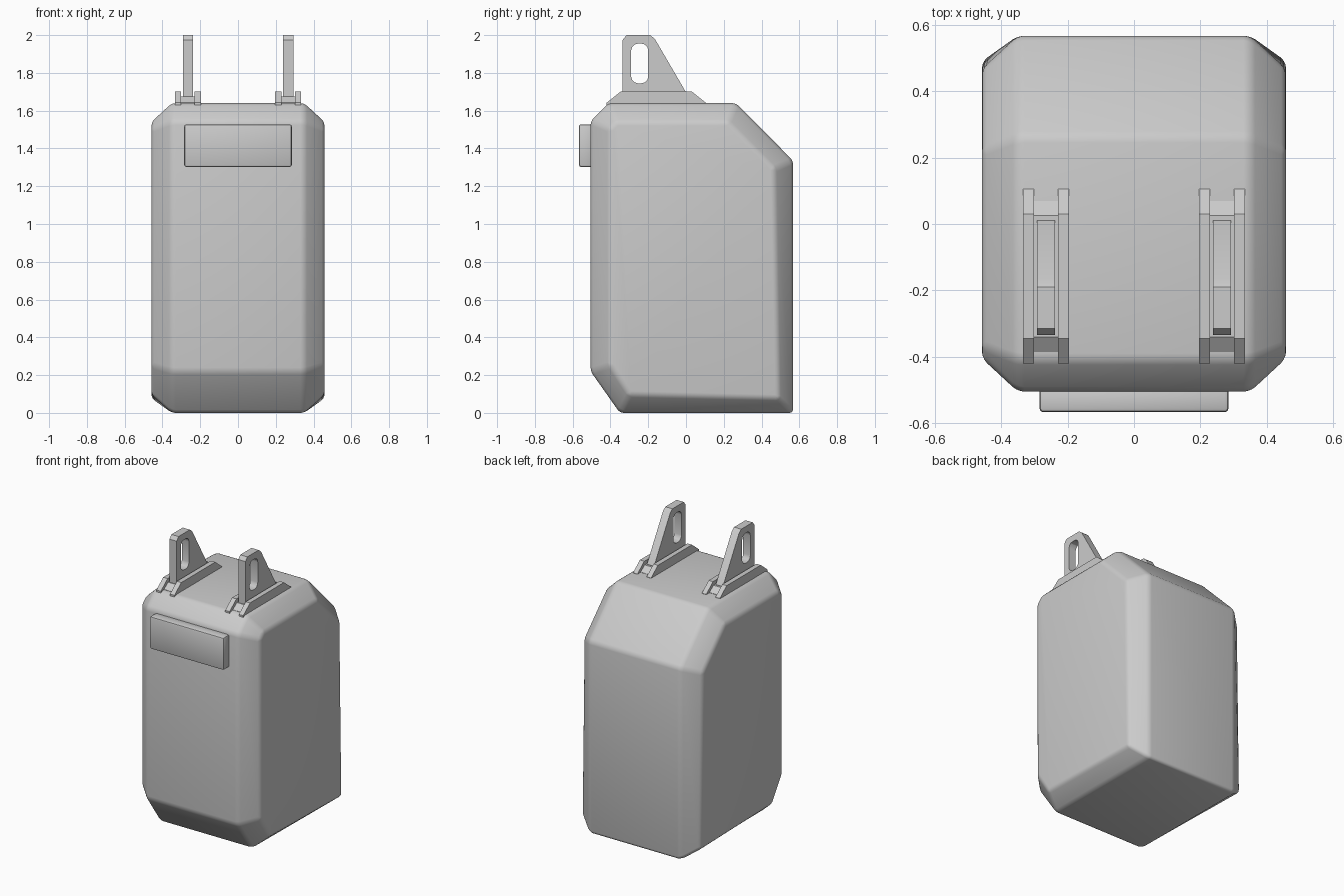
import bpy, bmesh
from math import radians, cos, sin
from mathutils import Vector

cube = bpy.data.objects.get("Cube")
if cube:
    bpy.data.objects.remove(cube, do_unlink=True)

grey = bpy.data.materials.new("plain grey")
grey.use_nodes = True
grey.diffuse_color = (0.6, 0.6, 0.6, 1)
grey.node_tree.nodes["Principled BSDF"].inputs["Base Color"].default_value = (0.6, 0.6, 0.6, 1)


def activate(obj):
    bpy.ops.object.select_all(action="DESELECT")
    obj.select_set(True)
    bpy.context.view_layer.objects.active = obj


def finish(obj, bevel=0, segments=1):
    """Add the material, an optional edge bevel and angle-based smoothing."""
    obj.data.materials.clear()
    obj.data.materials.append(grey)
    activate(obj)
    if bevel:
        mod = obj.modifiers.new("soft edges", "BEVEL")
        mod.width, mod.segments = bevel, segments
        mod.limit_method, mod.angle_limit = "ANGLE", radians(20)
        bpy.ops.object.modifier_apply(modifier=mod.name)
    bpy.ops.object.shade_smooth_by_angle(angle=radians(30))


def mesh_object(name, bm):
    bmesh.ops.recalc_face_normals(bm, faces=bm.faces)
    mesh = bpy.data.meshes.new(name)
    bm.to_mesh(mesh)
    bm.free()
    obj = bpy.data.objects.new(name, mesh)
    bpy.context.collection.objects.link(obj)
    return obj


def plate(name, x, width, *outlines):
    """Side-on (y, z) outline, extruded along x; later outlines are holes."""
    curve = bpy.data.curves.new(name, "CURVE")
    curve.dimensions, curve.fill_mode = "2D", "BOTH"
    curve.extrude = width / 2
    for outline in outlines:
        spline = curve.splines.new("POLY")
        spline.points.add(len(outline) - 1)
        spline.use_cyclic_u = True
        for point, (y, z) in zip(spline.points, outline):
            point.co = (y, z, 0, 1)
    obj = bpy.data.objects.new(name, curve)
    bpy.context.collection.objects.link(obj)
    obj.location.x = x
    obj.rotation_euler = (radians(90), 0, radians(90))
    activate(obj)
    bpy.ops.object.convert(target="MESH")
    finish(bpy.context.object)


def rounded_slot(y0, y1, z0, z1, r):
    corners = [(y1 - r, z1 - r), (y0 + r, z1 - r), (y0 + r, z0 + r), (y1 - r, z0 + r)]
    return [(y + r * cos(radians(90 * i + a)), z + r * sin(radians(90 * i + a)))
            for i, (y, z) in enumerate(corners) for a in (0, 30, 60, 90)]


# Body: side profile with both ends stepped inward into wide chamfers
profile = [(-0.505, 0.22), (-0.35, 0), (0.567, 0), (0.567, 1.335),
           (0.265, 1.64), (-0.41, 1.64), (-0.505, 1.545)]
bm = bmesh.new()
end = bm.faces.new([bm.verts.new((-0.35, y, z)) for y, z in profile])
ext = bmesh.ops.extrude_face_region(bm, geom=[end], use_keep_orig=True)
bmesh.ops.translate(bm, vec=Vector((0.7, 0, 0)),
                    verts=[v for v in ext["geom"] if isinstance(v, bmesh.types.BMVert)])
bmesh.ops.recalc_face_normals(bm, faces=bm.faces)
caps = [f for f in bm.faces if len(f.verts) == len(profile)]
bmesh.ops.inset_individual(bm, faces=caps, thickness=0.108, depth=0.108)
finish(mesh_object("body", bm), 0.02, 3)

# Front panel
bm = bmesh.new()
bmesh.ops.create_cube(bm, size=1)
for v in bm.verts:
    v.co = (v.co.x * 0.57, -0.53 + v.co.y * 0.074, 1.415 + v.co.z * 0.226)
finish(mesh_object("front_panel", bm), 0.012, 2)

# Lifting lugs, each standing on a bridge between two rails
rail = [(-0.42, 1.63), (-0.42, 1.642), (-0.345, 1.702), (0.03, 1.702), (0.105, 1.642), (0.105, 1.63)]
bridge = [(-0.385, 1.63), (-0.385, 1.642), (-0.34, 1.675), (0.025, 1.675), (0.07, 1.642), (0.07, 1.63)]
lug = [(-0.335, 1.66), (-0.335, 1.975), (-0.315, 2), (-0.19, 2), (-0.165, 1.98), (0.01, 1.68), (0.01, 1.66)]
slot = rounded_slot(-0.29, -0.2, 1.745, 1.955, 0.035)
for side, s in (("left", 1), ("right", -1)):
    x = 0.265 * s
    plate(side + "_inner_rail", x - s * 0.0525, 0.034, rail)
    plate(side + "_outer_rail", x + s * 0.0525, 0.034, rail)
    plate(side + "_bridge", x, 0.074, bridge)
    plate(side + "_lug", x, 0.055, lug, slot)
